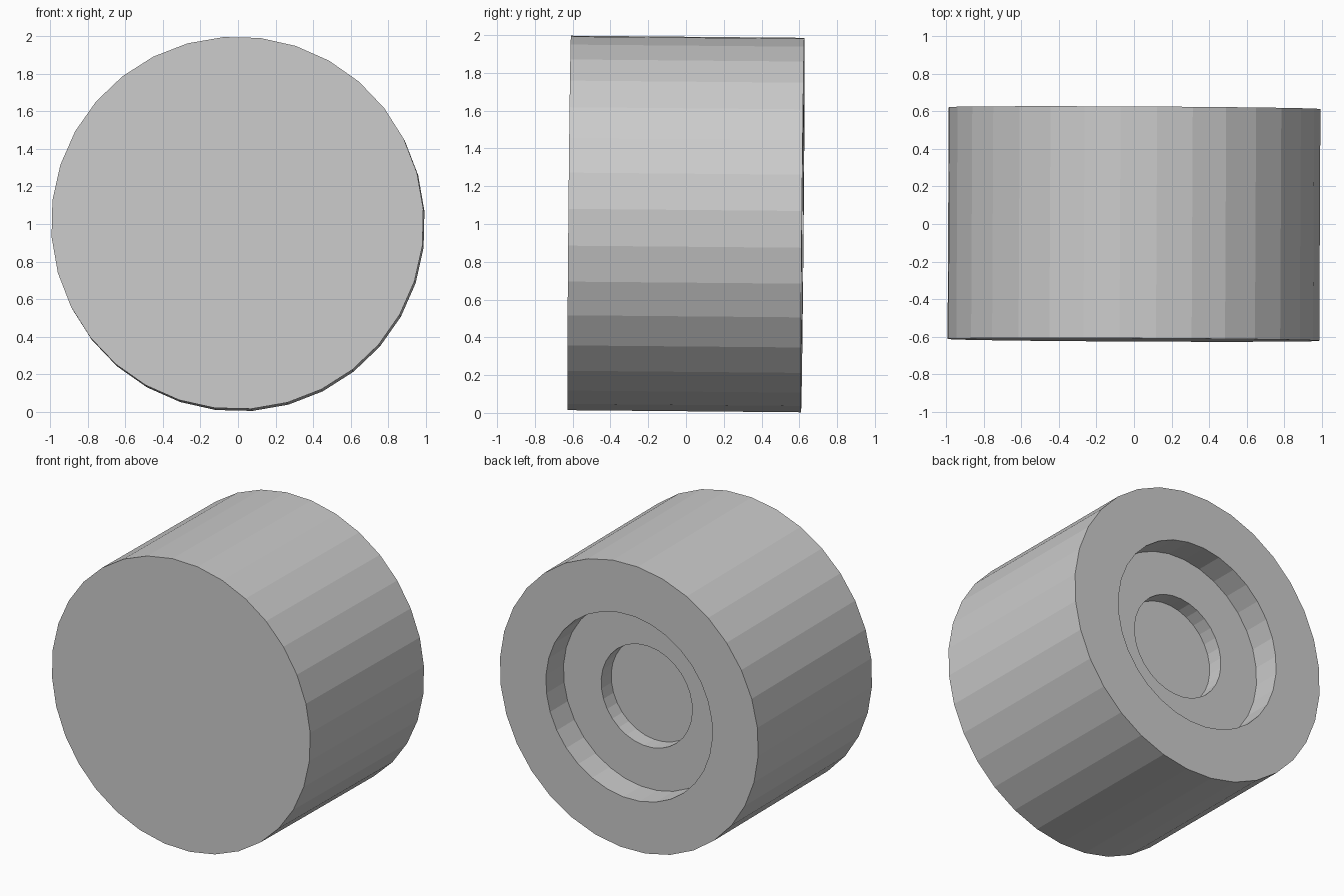
import bpy, bmesh
from math import sin, cos, radians, tau
from mathutils import Matrix

if "Cube" in bpy.data.objects:
    bpy.data.objects.remove(bpy.data.objects["Cube"])

SIDES = 32
PHASE = radians(4.3)

# Profile (y, radius): solid front, two stepped round recesses in the back
PROFILE = [(-0.618, 0.994), (0.618, 0.994), (0.618, 0.64),
           (0.427, 0.64), (0.427, 0.35), (0.318, 0.35)]

bm = bmesh.new()


def ring(y, r):
    return [bm.verts.new((r * cos(PHASE + tau * i / SIDES), y,
                          r * sin(PHASE + tau * i / SIDES)))
            for i in range(SIDES)]


rings = [ring(y, r) for y, r in PROFILE]

# Walls and step faces between neighbouring rings
for a, b in zip(rings, rings[1:]):
    for i in range(SIDES):
        j = (i + 1) % SIDES
        bm.faces.new((a[i], a[j], b[j], b[i]))

# Front cap and floor of the inner recess
bm.faces.new(rings[0])
bm.faces.new(rings[-1])
bmesh.ops.recalc_face_normals(bm, faces=bm.faces)

# The part sits very slightly tilted
bm.transform(Matrix.Translation((0, 0, 1))
             @ Matrix.Rotation(-0.005, 4, 'Z')
             @ Matrix.Rotation(-0.009, 4, 'X'))

mesh = bpy.data.meshes.new("recessed_cylinder")
bm.to_mesh(mesh)
bm.free()
obj = bpy.data.objects.new("recessed_cylinder", mesh)
bpy.context.collection.objects.link(obj)
